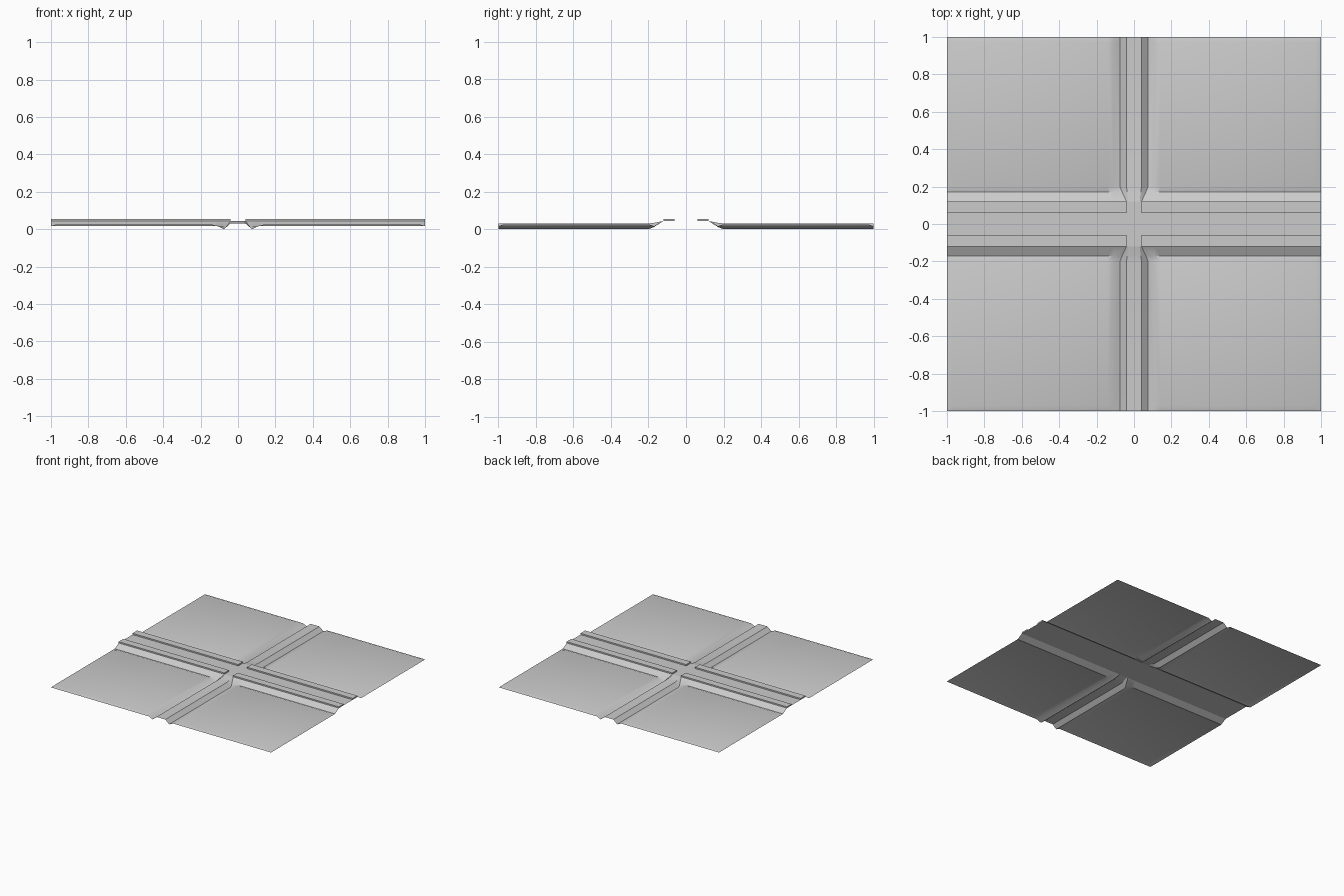
import bpy, bmesh, math

if "Cube" in bpy.data.objects:
    bpy.data.objects.remove(bpy.data.objects["Cube"])

ROAD_Z = 0.044


def quarter(name, rows):
    """Skin rows of (x, y, z) points, then mirror the quarter across x and y."""
    bm = bmesh.new()
    grid = [[bm.verts.new(p) for p in row] for row in rows]
    for a, b in zip(grid, grid[1:]):
        for i in range(len(a) - 1):
            bm.faces.new((a[i], a[i + 1], b[i + 1], b[i]))
    return finish(name, bm)


def finish(name, bm):
    me = bpy.data.meshes.new(name)
    bm.to_mesh(me)
    bm.free()
    ob = bpy.data.objects.new(name, me)
    bpy.context.collection.objects.link(ob)
    bpy.ops.object.select_all(action='DESELECT')
    ob.select_set(True)
    bpy.context.view_layer.objects.active = ob
    bpy.ops.object.shade_smooth_by_angle(angle=math.radians(24))
    m = ob.modifiers.new("mirror", 'MIRROR')
    m.use_axis = (True, True, False)
    m.merge_threshold = 0.0005
    return ob


# Main road: flat raised deck running along x
quarter("main_road", [[(x, y, ROAD_Z) for x in (0, 0.04, 1)] for y in (0, 0.12)])

# Per row: y, crown half width, road edge x, crown z, road edge z
road_rows = [(0.12, 0.030, 0.040, ROAD_Z, ROAD_Z),
             (0.17, 0.036, 0.063, 0.034, 0.012),
             (0.20, 0.040, 0.075, 0.030, 0.0),
             (0.97, 0.040, 0.075, 0.030, 0.0),
             (1.00, 0.040, 0.075, 0.030, 0.0)]

# Side road: crowned strip running along y, flaring away from the junction
quarter("side_road", [[(0, y, zc), (c, y, zc), (e, y, ze)]
                      for y, c, e, zc, ze in road_rows])

# Fields: shallow raised panels, with a ditch by the road and an embankment
field_z = [(ROAD_Z, ROAD_Z), (0.016, 0.016), (0.016, 0.026), (0.016, 0.026), (0.016, 0.016)]
quarter("field", [[(e, y, ze), (0.11, y, rim), (0.14, y, mid), (0.97, y, mid), (1, y, rim)]
                  for (y, c, e, zc, ze), (rim, mid) in zip(road_rows, field_z)])

# Pavements: four thin slabs on the main road, broken at the junction
bm = bmesh.new()
bmesh.ops.create_cube(bm, size=1)
for v in bm.verts:
    v.co = (1 if v.co.x > 0 else 0.04,
            0.12 if v.co.y > 0 else 0.06,
            0.055 if v.co.z > 0 else ROAD_Z)
bm.normal_update()
bmesh.ops.delete(bm, geom=[f for f in bm.faces if f.normal.z < -0.5], context='FACES')
finish("pavement", bm)
